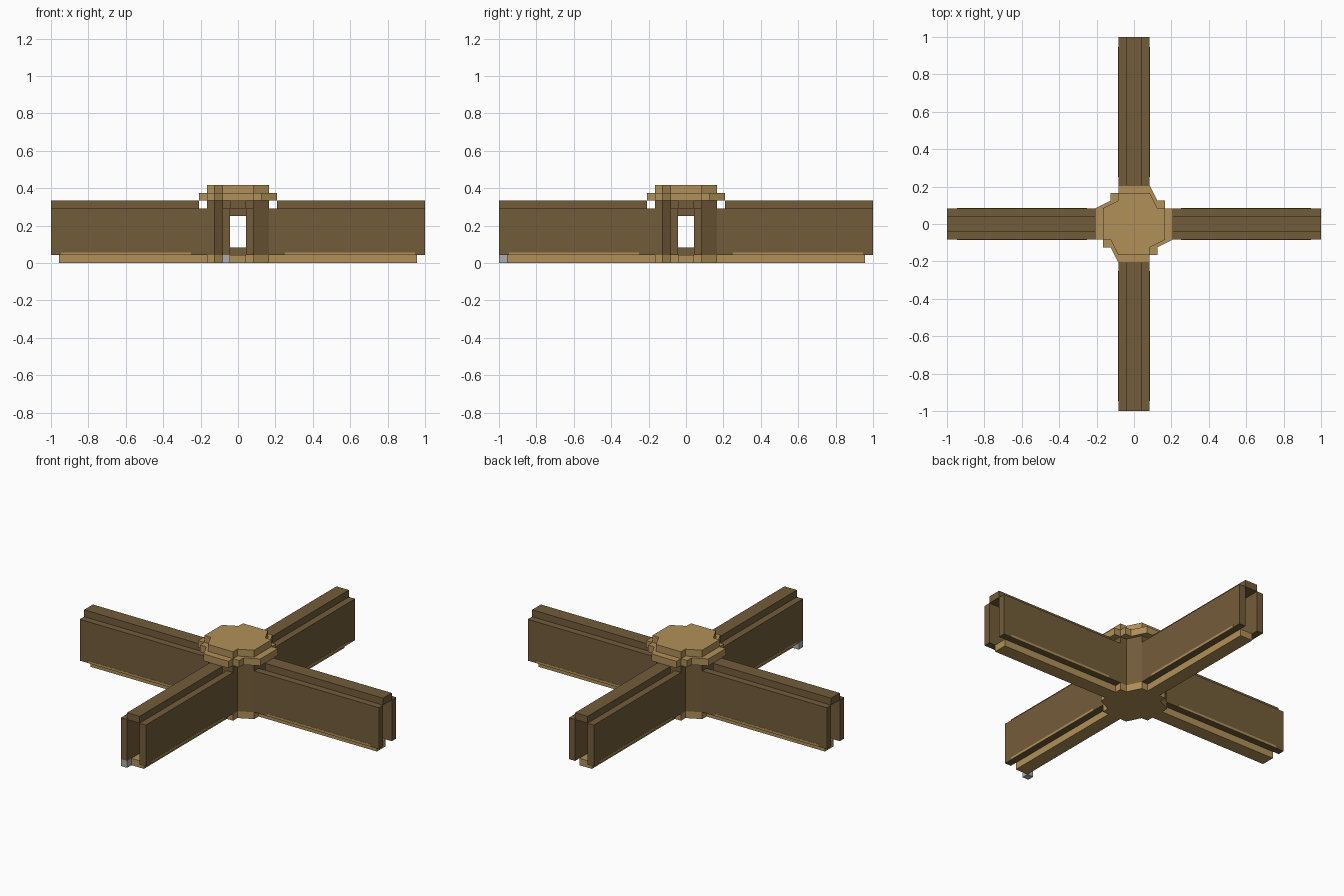
import bpy, bmesh, math
from mathutils import Matrix

if "Cube" in bpy.data.objects:
    bpy.data.objects.remove(bpy.data.objects["Cube"])

U = 1 / 24  # block size; the whole model sits on this grid


def material(name, rgb):
    m = bpy.data.materials.new(name)
    m.use_nodes = True
    m.diffuse_color = (*rgb, 1)
    m.node_tree.nodes["Principled BSDF"].inputs["Base Color"].default_value = (*rgb, 1)
    return m


BROWN = material("dark_wood", (0.171, 0.107, 0.042))
TAN = material("light_wood", (0.434, 0.279, 0.098))
GREY = material("grey", (0.42, 0.42, 0.42))


def prism(name, outline, z0, z1, mat, turn=0):
    """Extrude a flat outline between two heights, in blocks, then turn it about z."""
    bm = bmesh.new()
    base = bm.faces.new([bm.verts.new((x * U, y * U, z0 * U)) for x, y in outline])
    top = bmesh.ops.extrude_face_region(bm, geom=[base])["geom"]
    verts = [v for v in top if isinstance(v, bmesh.types.BMVert)]
    bmesh.ops.translate(bm, verts=verts, vec=(0, 0, (z1 - z0) * U))
    bmesh.ops.recalc_face_normals(bm, faces=bm.faces)
    bm.transform(Matrix.Rotation(turn * math.pi / 2, 4, "Z"))
    mesh = bpy.data.meshes.new(name)
    bm.to_mesh(mesh)
    bm.free()
    mesh.materials.append(mat)
    ob = bpy.data.objects.new(name, mesh)
    bpy.context.collection.objects.link(ob)
    return ob


def box(name, x0, x1, y0, y1, z0, z1, mat, turn=0):
    return prism(name, [(x0, y0), (x1, y0), (x1, y1), (x0, y1)], z0, z1, mat, turn)


def quadrant(r):
    """Stair-stepped quarter of a disc, from the x side round to the y side."""
    pts = []
    for y in range(2, r - 1):
        x = r + 2 - y
        pts += [(x, y), (x - 1, y)]
    return pts + [(2, r)]


def disc(r):
    pts = []
    for turn in range(4):
        for x, y in quadrant(r):
            for _ in range(turn):
                x, y = -y, x
            pts.append((x, y))
    return pts


# Central hub with a tunnel through it both ways
prism("hub_base", disc(4), 0, 1, TAN)
prism("hub_floor", disc(4), 1, 2, BROWN)
prism("hub_ceiling", disc(4), 6, 8, BROWN)
prism("hub_rim", disc(5), 8, 9, TAN)
prism("hub_cap", disc(4), 9, 10, TAN)

directions = ("left", "back", "right", "front")
for turn, side in enumerate(directions):
    # Corner post between two tunnel mouths
    post = [(1, 1), (4, 1)] + quadrant(4) + [(1, 4)]
    prism(f"hub_post_{side}", post, 2, 6, BROWN, turn)

    # Hollow arm: two walls, a raised ridge above and a runner below
    for sign, edge in ((-1, "a"), (1, "b")):
        y0, y1 = sorted((sign, 2 * sign))
        box(f"{side}_arm_wall_{edge}", 3, 24, y0, y1, 1, 7, BROWN, turn)
        # Thin light trim along the foot of the wall
        t0, t1 = sorted((1.9 * sign, 2.03 * sign))
        box(f"{side}_arm_trim_{edge}", 6, 22.7, t0, t1, 1, 1.35, TAN, turn)
    box(f"{side}_arm_ridge", 5, 24, -1, 1, 7, 8, BROWN, turn)
    box(f"{side}_arm_runner", 3, 23, -1, 1, 0, 1, TAN, turn)

# Single marker block under the front arm
box("marker_block", -2, -1, -24, -23, 0, 1, GREY)
